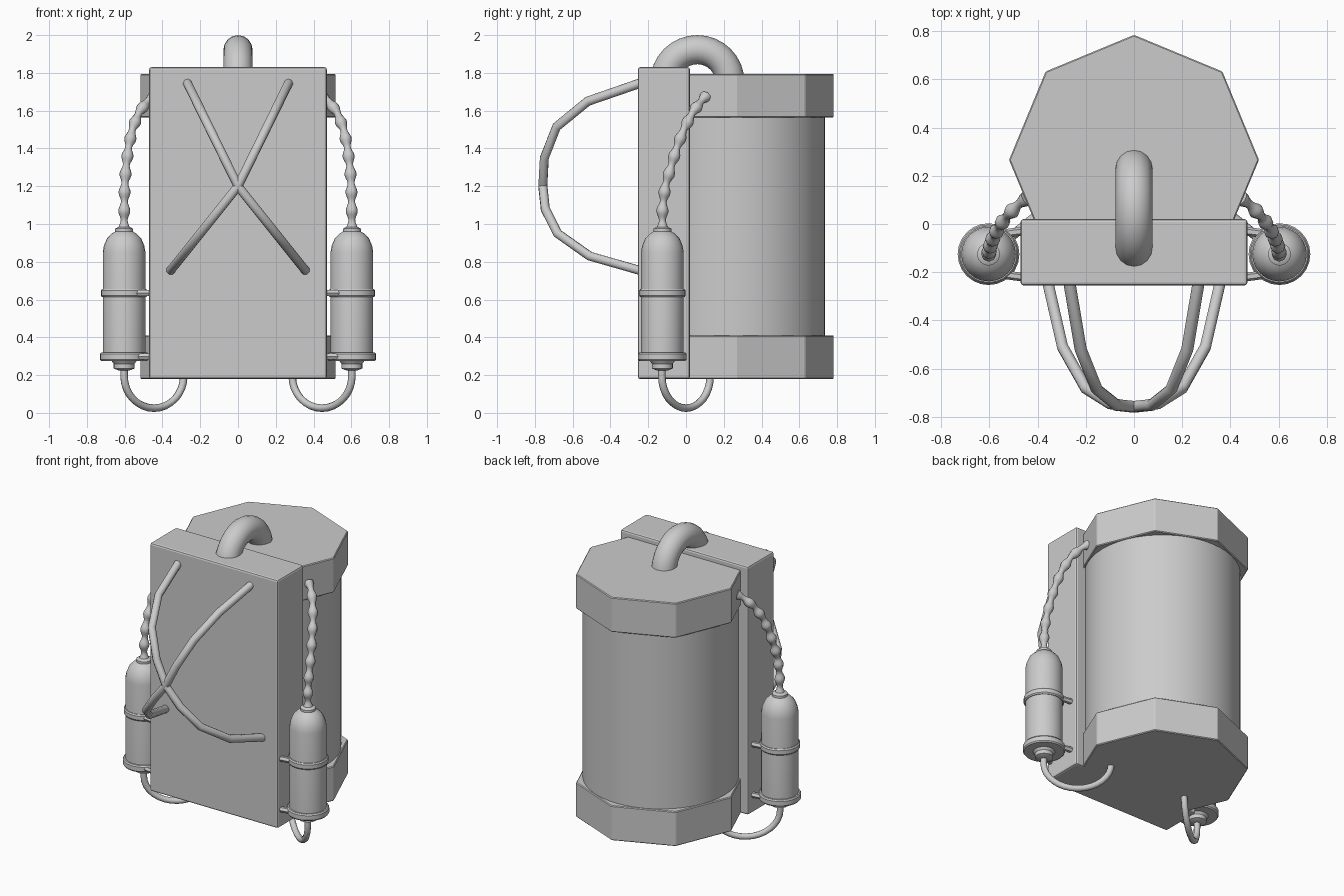
import bpy, math
from mathutils import Vector

if "Cube" in bpy.data.objects:
    bpy.data.objects.remove(bpy.data.objects["Cube"])

def smooth(obj, angle=35):
    bpy.ops.object.select_all(action='DESELECT')
    obj.select_set(True)
    bpy.context.view_layer.objects.active = obj
    bpy.ops.object.shade_smooth_by_angle(angle=math.radians(angle))

def bevel(obj, width, segments=2):
    m = obj.modifiers.new("bevel", 'BEVEL')
    m.width, m.segments, m.limit_method = width, segments, 'ANGLE'

def mesh_object(name, verts, faces):
    me = bpy.data.meshes.new(name)
    me.from_pydata(verts, [], faces)
    obj = bpy.data.objects.new(name, me)
    bpy.context.collection.objects.link(obj)
    return obj

def prism(name, sides, radius, y, z0, z1, turn=0.0):
    bpy.ops.mesh.primitive_cylinder_add(vertices=sides, radius=radius, depth=z1 - z0,
                                        location=(0, y, (z0 + z1) / 2), rotation=(0, 0, turn))
    obj = bpy.context.object
    obj.name = name
    return obj

def lathe(name, profile, x, y, sides=24):
    verts = [(x + r * math.cos(2 * math.pi * i / sides), y + r * math.sin(2 * math.pi * i / sides), z)
             for r, z in profile for i in range(sides)]
    faces = [(k * sides + i, k * sides + (i + 1) % sides,
              (k + 1) * sides + (i + 1) % sides, (k + 1) * sides + i)
             for k in range(len(profile) - 1) for i in range(sides)]
    last = (len(profile) - 1) * sides
    faces += [tuple(reversed(range(sides))), tuple(range(last, last + sides))]
    obj = mesh_object(name, verts, faces)
    smooth(obj)
    return obj

def tube(name, points, radius, res=2, scale=None, angle=50):
    cu = bpy.data.curves.new(name, 'CURVE')
    cu.dimensions = '3D'
    cu.bevel_depth, cu.bevel_resolution, cu.use_fill_caps = radius, res, True
    sp = cu.splines.new('POLY')
    sp.points.add(len(points) - 1)
    for i, p in enumerate(points):
        sp.points[i].co = (*p, 1)
        sp.points[i].radius = scale[i] if scale else 1
    obj = bpy.data.objects.new(name, cu)
    bpy.context.collection.objects.link(obj)
    bpy.ops.object.select_all(action='DESELECT')
    obj.select_set(True)
    bpy.context.view_layer.objects.active = obj
    bpy.ops.object.convert(target='MESH')
    obj = bpy.context.object
    smooth(obj, angle)
    return obj

def resample(points, n):
    pts = [Vector(p) for p in points]
    lengths = [(b - a).length for a, b in zip(pts, pts[1:])]
    out = []
    for i in range(n + 1):
        d, k = sum(lengths) * i / n, 0
        while k < len(lengths) - 1 and d > lengths[k]:
            d -= lengths[k]
            k += 1
        out.append(pts[k].lerp(pts[k + 1], min(d / lengths[k], 1)))
    return out

# Flat harness panel
bpy.ops.mesh.primitive_cube_add(size=1, location=(0, -0.117, 1.005))
panel = bpy.context.object
panel.name = "front_panel"
panel.scale = (0.94, 0.275, 1.65)
bpy.ops.object.transform_apply(location=False, rotation=False, scale=True)
bevel(panel, 0.012)

# Main barrel with octagonal end caps
BY = 0.266
barrel = prism("barrel", 48, 0.47, BY, 0.25, 1.75)
smooth(barrel)
for name, z0, z1 in (("bottom_cap", 0.18, 0.41), ("top_cap", 1.565, 1.795)):
    bevel(prism(name, 8, 0.518, BY, z0, z1), 0.005, 1)

# Carrying handle
arc = [math.pi * i / 16 for i in range(17)]
tube("handle", [(0, 0.06 - 0.173 * math.cos(a), 1.75 + 0.173 * math.sin(a)) for a in arc],
     0.077, res=6)

# Crossed shoulder straps
side = [(-0.23, 1.75), (-0.52, 1.65), (-0.685, 1.515), (-0.75, 1.35), (-0.758, 1.2),
        (-0.745, 1.08), (-0.68, 0.95), (-0.51, 0.83), (-0.23, 0.75)]
for s, label in ((1, "right"), (-1, "left")):
    path = []
    for y, z in side:
        x = 0.27 * (z - 1.2) / 0.55 if z > 1.2 else 0.36 * (z - 1.2) / 0.45
        path.append((s * x, y, z))
    tube(label + "_strap", path, 0.025)

# Side bottles with hoses and clamps
bottle = [(0.03, 0.225), (0.055, 0.235), (0.055, 0.26), (0.07, 0.28), (0.113, 0.28), (0.113, 0.85),
          (0.107, 0.885), (0.09, 0.925), (0.065, 0.95), (0.047, 0.96), (0.047, 0.975), (0.03, 0.985)]
cord = [(0.603, -0.125, 0.97), (0.602, -0.125, 1.08), (0.6, -0.11, 1.2), (0.593, -0.08, 1.3),
        (0.58, -0.05, 1.4), (0.56, -0.012, 1.5), (0.525, 0.035, 1.59), (0.48, 0.08, 1.65),
        (0.445, 0.105, 1.675)]
BX, BYY = 0.603, -0.125
for s, label in ((1, "right"), (-1, "left")):
    lathe(label + "_bottle", bottle, s * BX, BYY)
    for pos, z0, z1, r in (("lower", 0.275, 0.32, 0.128), ("upper", 0.613, 0.655, 0.123)):
        ring = [(r - 0.006, z0), (r, z0 + 0.008), (r, z1 - 0.008), (r - 0.006, z1)]
        lathe(f"{label}_{pos}_clamp", ring, s * BX, BYY)
        # Clamp arms fixing the bottle to the panel
        for t, end in ((1, "back"), (-1, "front")):
            tube(f"{label}_{pos}_{end}_arm", [(s * 0.462, BYY + t * 0.095, (z0 + z1) / 2),
                 (s * 0.54, BYY + t * 0.085, (z0 + z1) / 2)], 0.018, res=1)
    # Beaded cord up to the top cap
    pts = resample(cord, 60)
    tube(label + "_cord", [(s * p.x, p.y, p.z) for p in pts], 0.025, res=2,
         scale=[1 + 0.28 * math.cos(2 * math.pi * i * 8 / 60) for i in range(61)])
    # Hose looping under the barrel
    tube(label + "_hose", [(s * (0.445 + 0.158 * math.cos(a)), -0.128 * math.cos(a),
                            0.195 - 0.17 * math.sin(a)) for a in arc]
         [::-1] + [(s * 0.603, -0.128, 0.24)], 0.02, res=2)
